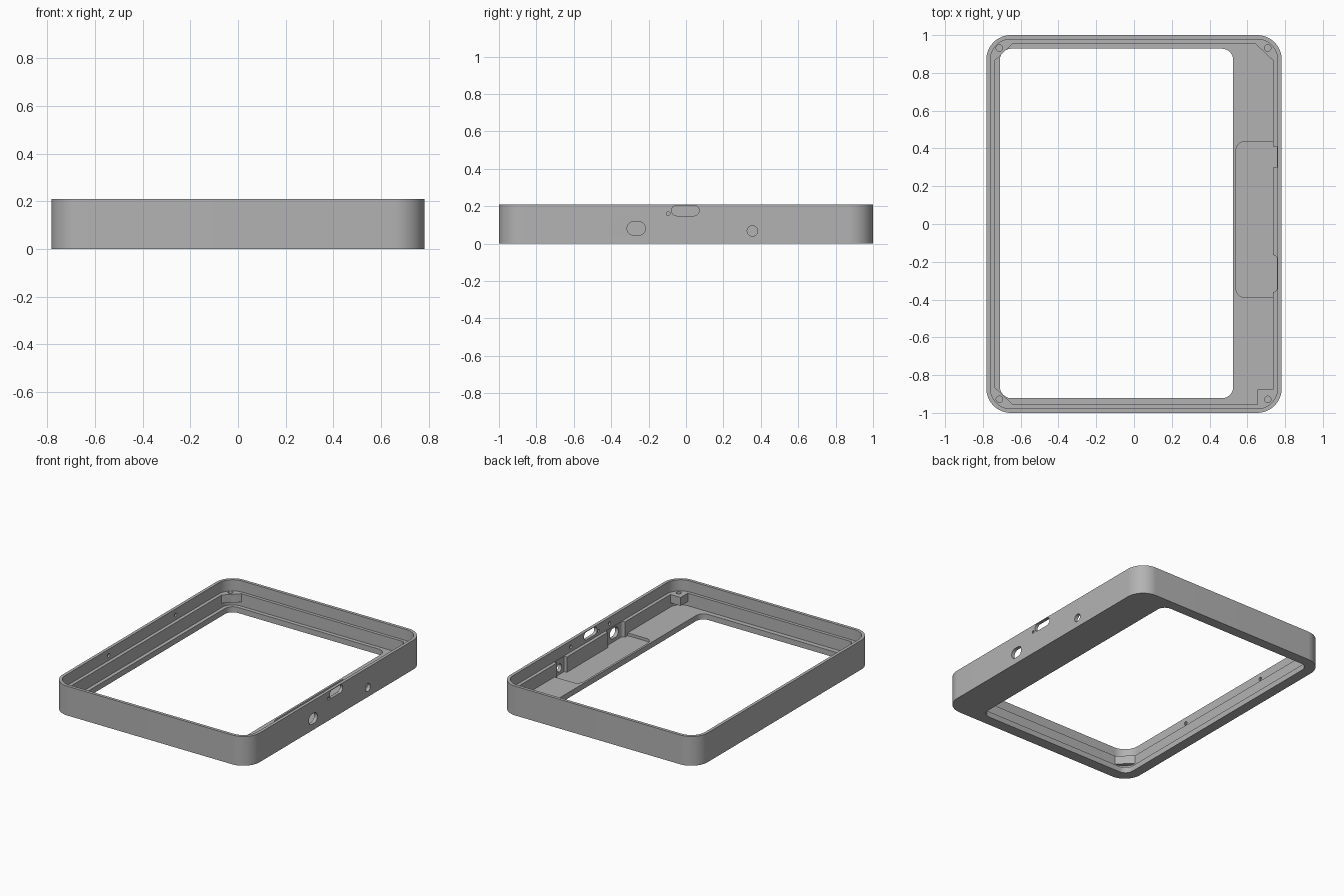
import bpy, math

if "Cube" in bpy.data.objects:
    bpy.data.objects.remove(bpy.data.objects["Cube"])

grey = bpy.data.materials.new("grey plastic")
grey.diffuse_color = (0.45, 0.45, 0.45, 1)
grey.use_nodes = True
grey.node_tree.nodes["Principled BSDF"].inputs["Base Color"].default_value = grey.diffuse_color


def rounded(u0, u1, v0, v1, radii, steps=12):
    """Counter-clockwise rounded rectangle; radii start at the upper right corner."""
    if not isinstance(radii, tuple):
        radii = (radii,) * 4
    corners = ((u1, v1, -1, -1), (u0, v1, 1, -1), (u0, v0, 1, 1), (u1, v0, -1, 1))
    pts = []
    for k, ((u, v, su, sv), r) in enumerate(zip(corners, radii)):
        if r == 0:
            pts.append((u, v))
            continue
        for i in range(steps + 1):
            a = math.pi / 2 * (k + i / steps)
            pts.append((u + su * r + r * math.cos(a), v + sv * r + r * math.sin(a)))
    # drop coincident points where two arcs meet
    return [p for i, p in enumerate(pts) if math.dist(p, pts[i - 1]) > 1e-5]


def circle(u, v, r, n=24):
    return [(u + r * math.cos(2 * math.pi * i / n), v + r * math.sin(2 * math.pi * i / n))
            for i in range(n)]


def prism(name, profile, lo, hi, axis="z"):
    """Extrude a profile along z (profile in x, y) or along x (profile in y, z)."""
    place = (lambda p, w: (p[0], p[1], w)) if axis == "z" else (lambda p, w: (w, p[0], p[1]))
    n = len(profile)
    verts = [place(p, w) for w in (lo, hi) for p in profile]
    faces = [tuple(reversed(range(n))), tuple(range(n, 2 * n))]
    faces += [(i, (i + 1) % n, n + (i + 1) % n, n + i) for i in range(n)]
    mesh = bpy.data.meshes.new(name)
    mesh.from_pydata(verts, [], faces)
    ob = bpy.data.objects.new(name, mesh)
    bpy.context.collection.objects.link(ob)
    return ob


# Solid outer block
frame = prism("case_frame", rounded(-0.782, 0.782, -1, 1, 0.13, 20), 0, 0.21)
frame.data.materials.append(grey)
bpy.context.view_layer.objects.active = frame
frame.select_set(True)


def cut(profile, lo, hi, axis="z"):
    cutter = prism("cutter", profile, lo, hi, axis)
    cutter.hide_render = True
    mod = frame.modifiers.new("cut", "BOOLEAN")
    mod.operation = "DIFFERENCE"
    mod.solver = "EXACT"
    mod.object = cutter
    bpy.ops.object.modifier_apply(modifier=mod.name)
    bpy.data.objects.remove(cutter)


LEDGE, POST, FLOOR, POCKET = 0.13, 0.07, 0.04, 0.02

# Upper opening inside the thin rim
cut(rounded(-0.76, 0.76, -0.978, 0.978, 0.108, 20), LEDGE, 0.3)
# Middle opening that leaves the corner screw brackets standing
X, Y = 0.736, 0.956
cut([(X, Y - 0.09), (X - 0.095, Y), (0.095 - X, Y), (-X, Y - 0.09),
     (-X, 0.09 - Y), (0.095 - X, -Y), (0.655, -Y), (0.655, -0.875), (X, -0.875)],
    POST - 0.01, LEDGE + 0.02)
# Lower opening under the brackets
cut(rounded(-X, X, -Y, Y, 0.084, 20), FLOOR, POST)
# Screen window
cut(rounded(-0.71, 0.525, -0.922, 0.928, 0.06), -0.1, 0.1)
# Shallow pocket in the wide floor strip
cut(rounded(0.54, X, -0.39, 0.438, (0, 0.05, 0.05, 0)), POCKET, FLOOR + 0.02)
# Wall notches behind the two connectors
cut(rounded(0.70, 0.757, 0.30, 0.41, 0), POCKET, LEDGE + 0.02)
cut(rounded(0.70, 0.757, -0.36, -0.165, (0.02, 0, 0, 0.02)), POCKET, LEDGE + 0.02)
# Screw holes in the brackets
for x in (-0.713, 0.708):
    for y in (-0.928, 0.932):
        cut(circle(x, y, 0.017), 0.085, 0.16)
# Side ports: flat slot, oval jack, round jack, indicator hole
cut(rounded(-0.077, 0.07, 0.149, 0.205, 0.0275), 0.7, 0.85, "x")
cut(rounded(-0.315, -0.217, 0.045, 0.117, 0.0355), 0.7, 0.85, "x")
cut(circle(0.355, 0.068, 0.028), 0.7, 0.85, "x")
cut(circle(-0.095, 0.16, 0.01, 12), 0.7, 0.85, "x")
# Snap dimples on the inner rim
for y in (-0.22, 0.22):
    cut(circle(y, 0.166, 0.013, 16), 0.74, 0.772, "x")
for y in (-0.38, 0.38):
    cut(circle(y, 0.166, 0.013, 16), -0.772, -0.74, "x")

bpy.ops.object.shade_smooth_by_angle(angle=math.radians(30))
